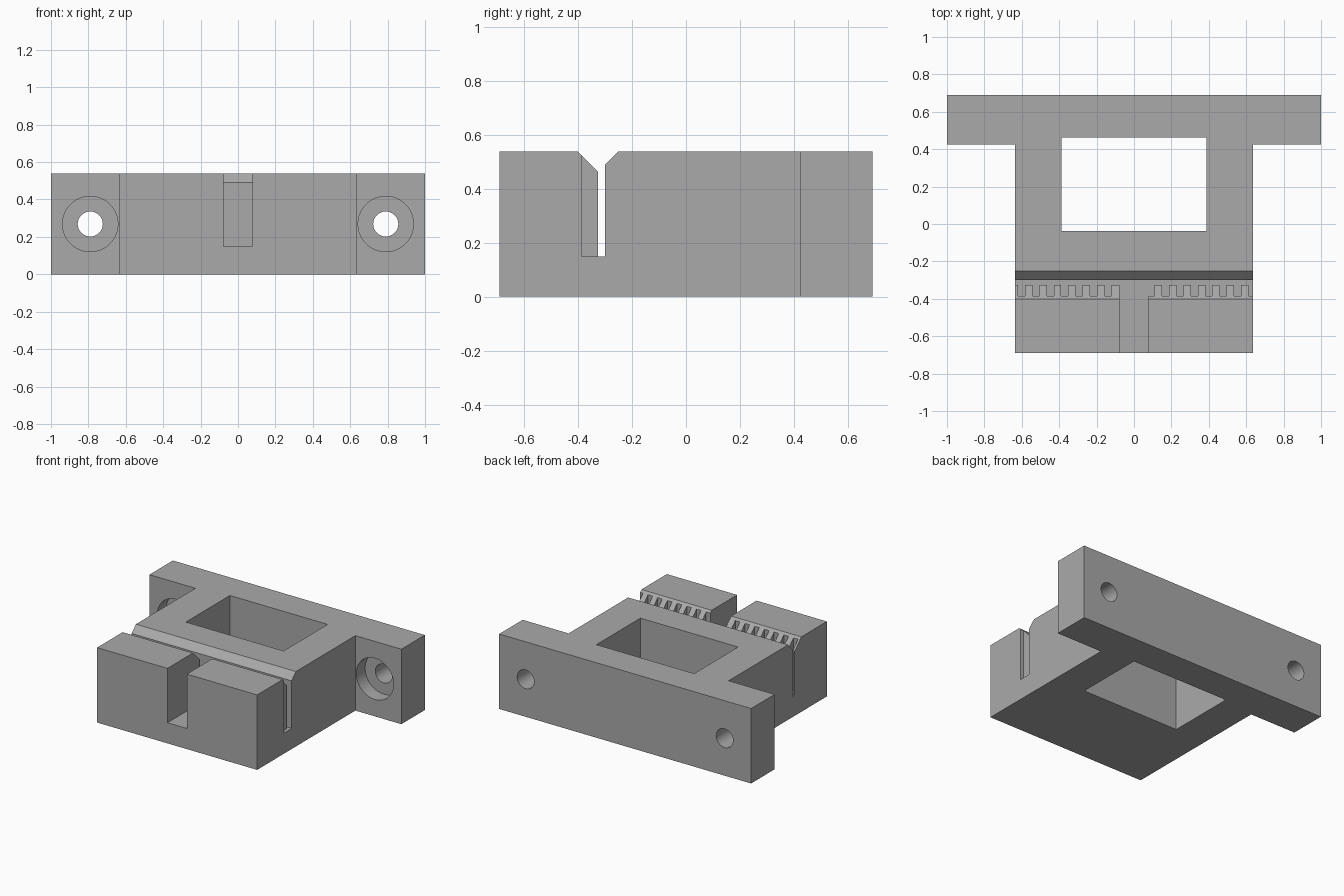
import bpy, bmesh
from mathutils import Vector, Matrix

cube = bpy.data.objects.get("Cube")
if cube:
    bpy.data.objects.remove(cube, do_unlink=True)

HEIGHT = 0.538
HALF_Y = 0.69
BODY_X = 0.635
FLOOR = 0.148        # bottom of the belt slot
SLOT_BACK, SLOT_FRONT, POCKET = -0.299, -0.325, -0.386
PITCH, NOTCH = 0.077, 0.077

grey = bpy.data.materials.new("plain grey")
grey.use_nodes = True
grey.diffuse_color = (0.4, 0.4, 0.4, 1)
grey.node_tree.nodes["Principled BSDF"].inputs["Base Color"].default_value = (0.4, 0.4, 0.4, 1)


def finish(name, bm):
    bmesh.ops.recalc_face_normals(bm, faces=bm.faces)
    mesh = bpy.data.meshes.new(name)
    bm.to_mesh(mesh)
    bm.free()
    mesh.materials.append(grey)
    ob = bpy.data.objects.new(name, mesh)
    bpy.context.collection.objects.link(ob)
    return ob


def prism(name, points, direction):
    """Closed outline swept along a direction."""
    bm = bmesh.new()
    face = bm.faces.new([bm.verts.new(p) for p in points])
    swept = bmesh.ops.extrude_face_region(bm, geom=[face])["geom"]
    verts = [v for v in swept if isinstance(v, bmesh.types.BMVert)]
    bmesh.ops.translate(bm, verts=verts, vec=Vector(direction))
    return finish(name, bm)


def plan(name, outline, z0, z1):
    return prism(name, [(x, y, z0) for x, y in outline], (0, 0, z1 - z0))


def bore(name, x, radius, y0, y1):
    """Round cutter lying along y at mid height."""
    bm = bmesh.new()
    place = Matrix.Translation((x, (y0 + y1) / 2, HEIGHT / 2)) @ Matrix.Rotation(1.5707963, 4, "X")
    bmesh.ops.create_cone(bm, cap_ends=True, segments=64, radius1=radius,
                          radius2=radius, depth=y1 - y0, matrix=place)
    return finish(name, bm)


# T-shaped block: body with mounting flange at the back
half = [(BODY_X, -HALF_Y), (BODY_X, 0.424), (1, 0.424), (1, HALF_Y)]
block = plan("belt_clamp_block", half + [(-x, y) for x, y in reversed(half)], 0, HEIGHT)

# Rectangular window through the body
cutters = [plan("window_cutter", [(-0.388, -0.037), (0.388, -0.037), (0.388, 0.462), (-0.388, 0.462)],
                -0.1, HEIGHT + 0.1)]

# Toothed belt slot with the open notch to the front, as one comb outline
comb = [(0.7, SLOT_BACK), (-0.7, SLOT_BACK), (-0.7, SLOT_FRONT)]


def add_pockets(first, last):
    for k in range(first, last + 1):
        a = k * PITCH - 0.081
        b = a + 0.037
        comb.extend([(a, SLOT_FRONT), (a, POCKET), (b, POCKET), (b, SLOT_FRONT)])


add_pockets(-7, -1)
comb += [(-NOTCH, SLOT_FRONT), (-NOTCH, -0.8), (NOTCH, -0.8),
         (NOTCH, POCKET), (0.11, POCKET), (0.11, SLOT_FRONT)]
add_pockets(3, 9)
comb.append((0.7, SLOT_FRONT))
cutters.append(plan("belt_slot_cutter", comb, FLOOR, HEIGHT + 0.1))

# V-shaped lead-in along the slot's top edges
tip_y, tip_z, reach = -0.3258, 0.463, 0.15
cutters.append(prism("lead_in_cutter",
                     [(-0.8, tip_y, tip_z), (-0.8, tip_y + reach, tip_z + reach),
                      (-0.8, tip_y - reach, tip_z + reach)], (1.6, 0, 0)))

# Counterbored screw holes in the flange
for side, x in (("left", 0.79), ("right", -0.79)):
    cutters.append(bore(side + "_hole_cutter", x, 0.067, 0.3, 0.8))
    cutters.append(bore(side + "_counterbore_cutter", x, 0.148, 0.3, 0.524))

# Cut everything, then bake the result
for cutter in cutters:
    cutter.hide_render = True
    mod = block.modifiers.new(cutter.name, "BOOLEAN")
    mod.operation = "DIFFERENCE"
    mod.solver = "EXACT"
    mod.object = cutter

bpy.context.view_layer.update()
graph = bpy.context.evaluated_depsgraph_get()
baked = bpy.data.meshes.new_from_object(block.evaluated_get(graph))
block.modifiers.clear()
block.data = baked
for cutter in cutters:
    bpy.data.objects.remove(cutter, do_unlink=True)

# One material only, smooth bores with sharp edges kept
baked.materials.clear()
baked.materials.append(grey)
for poly in baked.polygons:
    poly.material_index = 0
bpy.ops.object.select_all(action="DESELECT")
block.select_set(True)
bpy.context.view_layer.objects.active = block
bpy.ops.object.shade_smooth_by_angle(angle=0.5)
